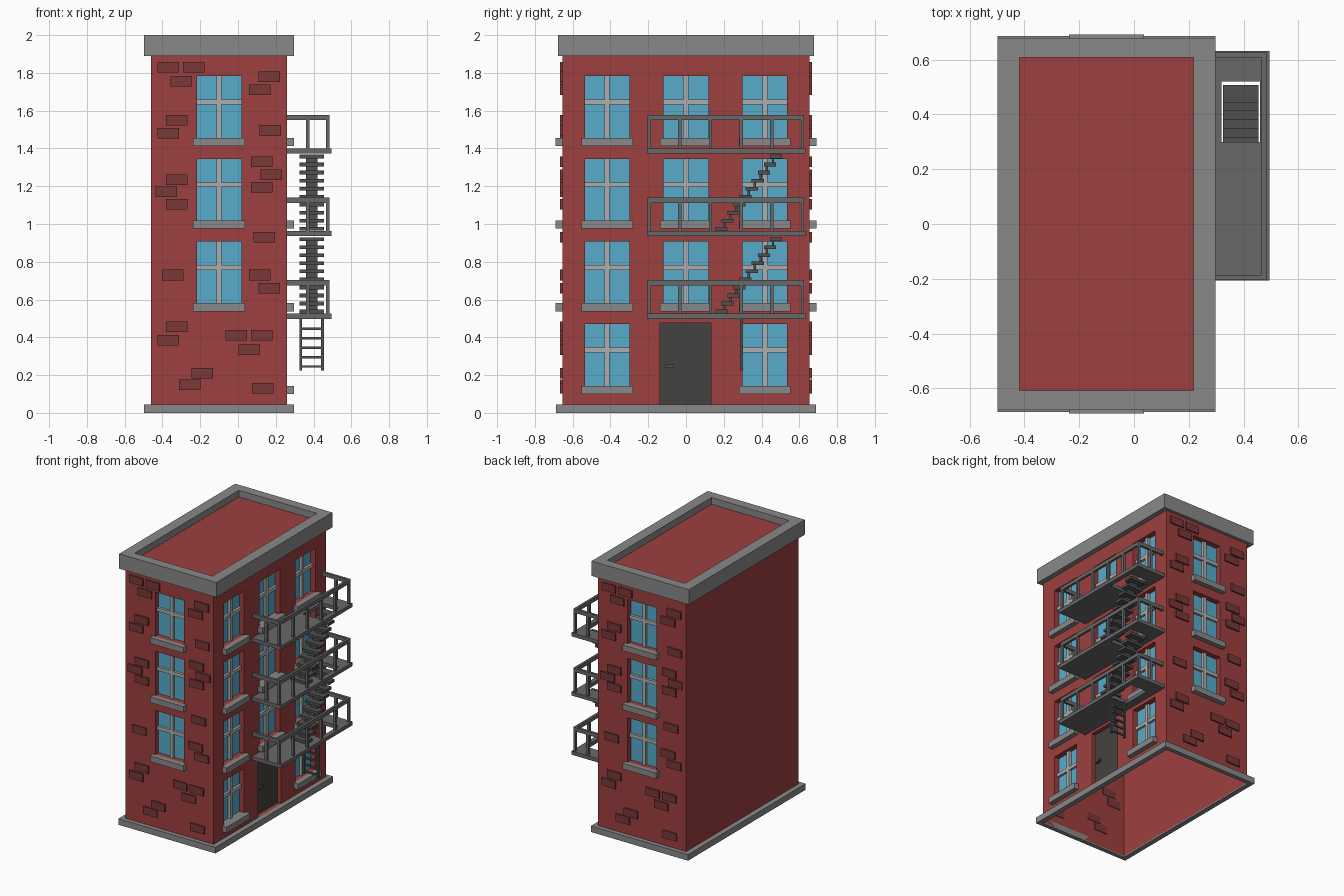
import bpy, bmesh
from math import pi, cos, sin

if "Cube" in bpy.data.objects:
    bpy.data.objects.remove(bpy.data.objects["Cube"])


def material(name, *rgb):
    m = bpy.data.materials.new(name)
    m.diffuse_color = (*rgb, 1)
    m.use_nodes = True
    m.node_tree.nodes["Principled BSDF"].inputs["Base Color"].default_value = m.diffuse_color
    return m


RED = material("red_wall", .34, .05, .05)
BRICK = material("dark_brick", .19, .04, .04)
GLASS = material("glass", .095, .41, .60)
STONE = material("stone", .25, .25, .25)
FRAME = material("frame_grey", .42, .42, .42)
DOOR = material("door_dark", .06, .055, .05)
METAL = material("metal", .14, .14, .14)
STEP = material("step_dark", .08, .08, .08)


def finish(bm, name, mat):
    me = bpy.data.meshes.new(name)
    bm.to_mesh(me)
    bm.free()
    me.materials.append(mat)
    bpy.context.collection.objects.link(bpy.data.objects.new(name, me))


def boxes(name, pairs, mat):
    """One object made of boxes, each given by two opposite corners."""
    bm = bmesh.new()
    for a, b in pairs:
        vs = bmesh.ops.create_cube(bm, size=1)["verts"]
        for v in vs:
            v.co = [(a[i] + b[i]) / 2 + v.co[i] * abs(b[i] - a[i]) for i in range(3)]
    finish(bm, name, mat)


def ring(name, outer, inner, z0, z1, mat):
    """Rectangular slab with a rectangular opening; rects are x0, y0, x1, y1."""
    bm = bmesh.new()

    def loop(r, z):
        x0, y0, x1, y1 = r
        return [bm.verts.new((x, y, z)) for x, y in ((x0, y0), (x1, y0), (x1, y1), (x0, y1))]
    loops = [loop(outer, z0), loop(outer, z1), loop(inner, z1), loop(inner, z0)]
    for k in range(4):
        a, b = loops[k], loops[(k + 1) % 4]
        for i in range(4):
            j = (i + 1) % 4
            bm.faces.new((a[i], a[j], b[j], b[i]))
    finish(bm, name, mat)


# Wall frames: u along the wall, v up, d outward
CX, HX, HY, ROOF, DEPTH = -.10, .36, .655, 1.95, .04


def wall_frame(angle, dist):
    def at(u, v, d=0):
        return (CX + u * cos(angle) + (dist + d) * sin(angle),
                u * sin(angle) - (dist + d) * cos(angle), v)
    return at


front, back, right = wall_frame(0, HY), wall_frame(pi, HY), wall_frame(pi / 2, HX)
left = wall_frame(-pi / 2, HX)

# Window layout
PITCH, W, H = .4375, .118, .327
sill_z = [.143 + PITCH * k for k in range(4)]
end_windows = [(0, z) for z in sill_z[1:]]
side_windows = [(u, z) for u in (-.4175, 0, .4175) for z in sill_z if u or z > .2]
DOOR_HOLE = (-.138, .132, .045, .477)


def holes_of(windows):
    return [(u - W, u + W, z, z + H) for u, z in windows]


# Hollow shell, open underneath, with window and door recesses
shell = bmesh.new()


def quad(*pts):
    shell.faces.new([shell.verts.new(p) for p in pts])


def wall(at, half, holes):
    us = sorted({-half, half, *[e for h in holes for e in h[:2]]})
    vs = sorted({.01, ROOF, *[e for h in holes for e in h[2:]]})
    for u0, u1 in zip(us, us[1:]):
        for v0, v1 in zip(vs, vs[1:]):
            u, v = (u0 + u1) / 2, (v0 + v1) / 2
            if not any(a < u < b and c < v < d for a, b, c, d in holes):
                quad(at(u0, v0), at(u1, v0), at(u1, v1), at(u0, v1))
    for a, b, c, d in holes:
        rim = [(a, c), (b, c), (b, d), (a, d)]
        for i in range(4):
            p, q = rim[i], rim[(i + 1) % 4]
            quad(at(*p), at(*q), at(*q, -DEPTH), at(*p, -DEPTH))


wall(front, HX, holes_of(end_windows))
wall(back, HX, holes_of(end_windows))
wall(right, HY, holes_of(side_windows) + [DOOR_HOLE])
wall(left, HY, [])
quad(*[(CX + sx * HX, sy * HY, ROOF) for sx, sy in ((-1, -1), (1, -1), (1, 1), (-1, 1))])
bmesh.ops.remove_doubles(shell, verts=shell.verts, dist=1e-5)
finish(shell, "building_shell", RED)

# Glass, glazing bars and sills
panes, bars, sills = [], [], []
for at, windows in ((front, end_windows), (back, end_windows), (right, side_windows)):
    for u, z in windows:
        panes.append((at(u - W, z, -DEPTH - .01), at(u + W, z + H, -DEPTH)))
        bars.append((at(u - .013, z, -DEPTH), at(u + .013, z + H, -.02)))
        m = z + .19
        bars.append((at(u - W, m - .013, -DEPTH), at(u + W, m + .013, -.022)))
        sills.append((at(u - .137, z - .043, -.005), at(u + .137, z, .036)))
        sills.append((at(u - W, z - .01, -DEPTH), at(u + W, z, 0)))
boxes("window_glass", panes, GLASS)
boxes("window_bars", bars, FRAME)
boxes("window_sills", sills, STONE)

# Door and handle
a, b, c, d = DOOR_HOLE
boxes("door", [(right(a, c, -DEPTH - .01), right(b, d, -DEPTH + .01))], DOOR)
boxes("door_handle", [(right(-.112, .238, -.018), right(-.063, .255, -.005)),
                      (right(-.112, .238, -.03), right(-.095, .255, -.01))], STEP)

# Raised bricks, same pattern on front and back
brick_spots = [(-.37, 1.83), (-.235, 1.83), (-.30, 1.755), (-.325, 1.55), (-.37, 1.48),
               (-.325, 1.235), (-.38, 1.17), (-.325, 1.105), (-.345, .73), (-.325, .455),
               (-.37, .385), (-.19, .21), (-.255, .15), (.165, 1.78), (.115, 1.71),
               (.17, 1.495), (.125, 1.33), (.175, 1.26), (.125, 1.195), (.14, .93),
               (.115, .73), (.165, .66), (-.01, .41), (.125, .41), (.06, .335), (.13, .13)]
boxes("raised_bricks", [(at(x - CX - .057, z - .028, -.004), at(x - CX + .057, z + .028, .011))
                        for at in (front, back) for x, z in brick_spots], BRICK)

# Base and cornice
ring("base", (-.4975, -.687, .297, .687), (-.46, -.655, .26, .655), 0, .045, STONE)
ring("cornice", (-.4975, -.678, .297, .678), (-.418, -.608, .218, .608), 1.89, 2, STONE)

# Fire escape: platforms, railings, stairs
rails, steps = [], []
Y0, Y1, XR = -.195, .617, .475
for k in range(3):
    top = .525 + PITCH * k
    ring(f"platform_{k + 1}", (.255, -.207, .495, .632), (.32, .30, .46, .52),
         top - .027, top, METAL)
    r0, r1, t = top + .15, top + .178, .009
    rails.append(((XR - t, Y0 - t, r0), (XR + t, Y1 + t, r1)))
    for y in (Y0, Y1):
        rails.append(((.255, y - t, r0), (XR - t, y + t, r1)))
        rails.append(((.37 - t, y - t, top), (.37 + t, y + t, r0)))
    for i in range(6):
        y = Y0 + (Y1 - Y0) * i / 5
        rails.append(((XR - t, y - t, top), (XR + t, y + t, r0)))
    if k == 2:
        continue
    for i in range(10):
        y, z = .188 + .032 * i, top + .012 + .0425 * i
        steps.append(((.325, y - .032, z - .01), (.455, y + .032, z + .01)))
        if i < 9:
            steps.append(((.36, y + .01, z + .01), (.42, y + .022, z + .0325)))
boxes("railings", rails, METAL)
boxes("stairs", steps, STEP)

# Ladder below the first platform
ladder = [((x, .287, .225), (x + .015, .302, .51)) for x in (.325, .44)]
ladder += [((.34, .289, z - .006), (.44, .300, z + .006))
           for z in (.245, .295, .345, .395, .445)]
boxes("ladder", ladder, STEP)
